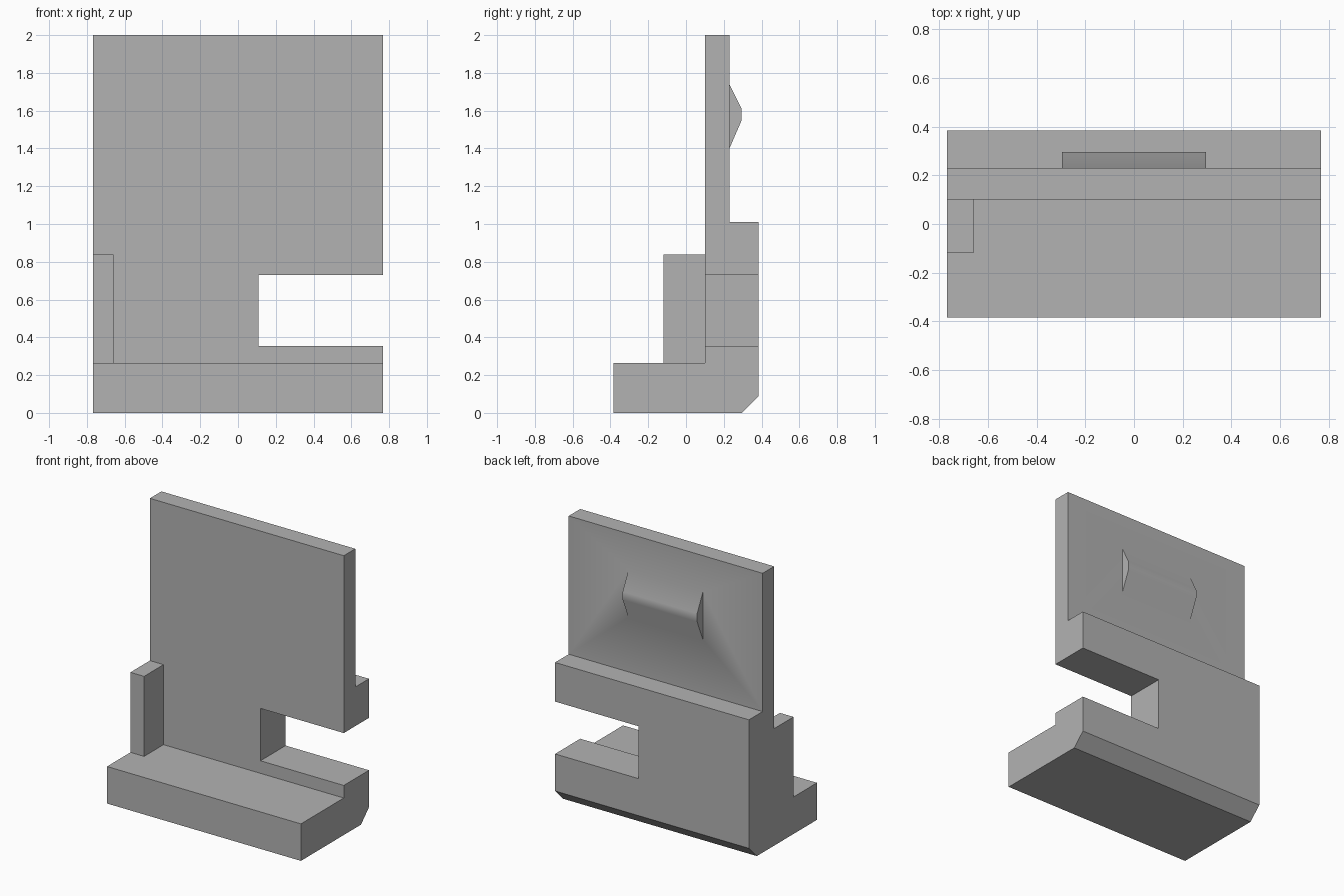
import bpy, bmesh, math

cube = bpy.data.objects.get("Cube")
if cube:
    bpy.data.objects.remove(cube, do_unlink=True)

grey = bpy.data.materials.new("plain grey")
grey.use_nodes = True
COLOUR = (0.45, 0.45, 0.45, 1)
grey.diffuse_color = COLOUR
grey.node_tree.nodes["Principled BSDF"].inputs["Base Color"].default_value = COLOUR

HALF = 0.768    # half the width of the body
FRONT = 0.10    # front of the upright panel
BACK = 0.23     # back of the upright panel
REAR = 0.385    # rear of the base block
LEDGE = 0.265   # top of the front ledge


def extrude_x(name, profile, x0, x1):
    """Extrude a (y, z) profile from x0 to x1."""
    bm = bmesh.new()
    face = bm.faces.new([bm.verts.new((x0, y, z)) for y, z in profile])
    out = bmesh.ops.extrude_face_region(bm, geom=[face])
    moved = [v for v in out["geom"] if isinstance(v, bmesh.types.BMVert)]
    bmesh.ops.translate(bm, verts=moved, vec=(x1 - x0, 0, 0))
    bmesh.ops.recalc_face_normals(bm, faces=bm.faces)
    mesh = bpy.data.meshes.new(name)
    bm.to_mesh(mesh)
    bm.free()
    mesh.materials.append(grey)
    obj = bpy.data.objects.new(name, mesh)
    bpy.context.collection.objects.link(obj)
    return obj


def rect(y0, y1, z0, z1):
    return [(y0, z0), (y1, z0), (y1, z1), (y0, z1)]


def combine(target, tool, operation):
    """Apply a boolean and remove its tool."""
    mod = target.modifiers.new("boolean", "BOOLEAN")
    mod.operation = operation
    mod.solver = "EXACT"
    mod.object = tool
    bpy.ops.object.select_all(action="DESELECT")
    bpy.context.view_layer.objects.active = target
    target.select_set(True)
    bpy.ops.object.modifier_apply(modifier=mod.name)
    bpy.data.objects.remove(tool, do_unlink=True)


# Body: front ledge, chamfered base block and upright panel in one section
body = extrude_x("stand_body", [
    (-REAR, 0), (REAR - 0.09, 0), (REAR, 0.09), (REAR, 1.01),
    (BACK, 1.01), (BACK, 2), (FRONT, 2), (FRONT, LEDGE), (-REAR, LEDGE),
], -HALF, HALF)

# Open slot through the left side of the block
slot = extrude_x("slot_cutter", rect(-0.6, 0.6, 0.355, 0.73), 0.108, 1)
slot.hide_render = True
combine(body, slot, "DIFFERENCE")

# Raised grip ridge on the back of the panel, sunk in before joining
ridge = extrude_x("grip_ridge", [
    (BACK - 0.05, 1.40), (BACK, 1.40), (0.295, 1.55),
    (0.295, 1.61), (BACK, 1.74), (BACK - 0.05, 1.74),
], -0.295, 0.295)
combine(body, ridge, "UNION")

# Upright stop on the right end of the ledge
stop = extrude_x("side_stop", rect(-0.12, FRONT + 0.02, LEDGE - 0.02, 0.838),
                 -HALF, -0.66)
combine(body, stop, "UNION")

# Soft ridge slopes, sharp block edges
bpy.ops.object.shade_smooth_by_angle(angle=math.radians(30))
